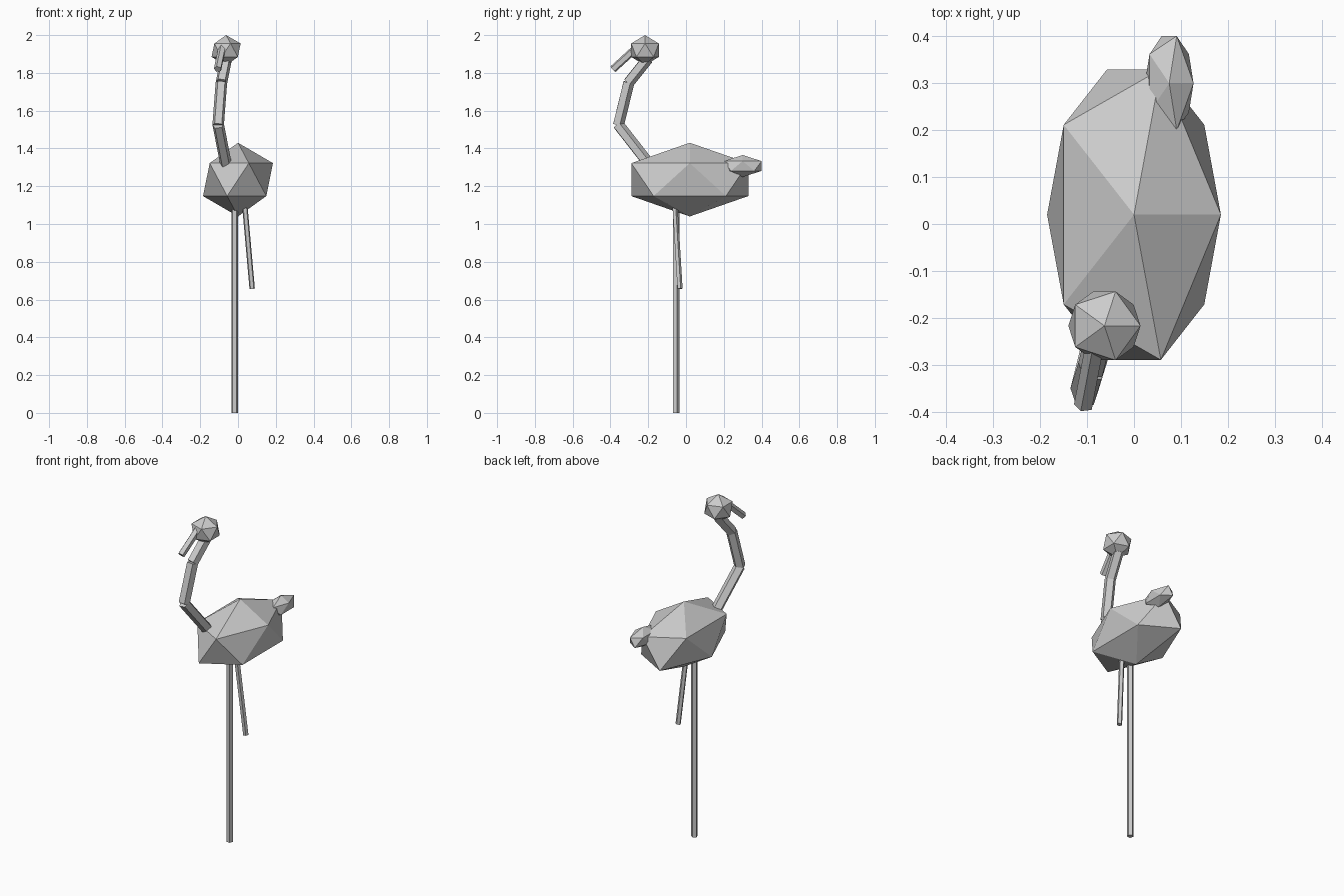
import bpy
from mathutils import Vector

cube = bpy.data.objects.get("Cube")
if cube:
    bpy.data.objects.remove(cube, do_unlink=True)

# Single plain colour
grey = bpy.data.materials.new("light_grey")
grey.use_nodes = True
colour = (0.6, 0.6, 0.6, 1)
grey.diffuse_color = colour
grey.node_tree.nodes["Principled BSDF"].inputs["Base Color"].default_value = colour


def finish(name):
    obj = bpy.context.object
    obj.name = name
    obj.data.materials.append(grey)
    return obj


def blob(name, centre, radii):
    """Stretched twenty-sided ball."""
    bpy.ops.mesh.primitive_ico_sphere_add(subdivisions=1, radius=1, location=centre)
    finish(name).scale = radii


def rod(name, start, end, radius):
    """Five-sided stick between two points."""
    start, end = Vector(start), Vector(end)
    axis = end - start
    bpy.ops.mesh.primitive_cylinder_add(
        vertices=5, radius=radius, depth=axis.length, location=(start + end) / 2)
    obj = finish(name)
    obj.rotation_mode = 'QUATERNION'
    obj.rotation_quaternion = Vector((0, 0, 1)).rotation_difference(axis)


# Body, tail and head
blob("body", (0, 0.02, 1.235), (0.207, 0.364, 0.195))
blob("tail", (0.075, 0.30, 1.307), (0.058, 0.118, 0.058))
blob("head", (-0.063, -0.217, 1.92), (0.086, 0.086, 0.08))

# Neck in three bent segments
joints = [(-0.065, -0.2, 1.32), (-0.105, -0.36, 1.525),
          (-0.088, -0.305, 1.75), (-0.063, -0.205, 1.875)]
for part, a, b in zip(("lower", "middle", "upper"), joints, joints[1:]):
    rod(part + "_neck", a, b, 0.032)

# Beak drooping forward
rod("beak", (-0.083, -0.26, 1.935), (-0.107, -0.386, 1.82), 0.021)

# Standing leg and raised leg
rod("standing_leg", (-0.018, -0.053, 0), (-0.018, -0.053, 1.12), 0.018)
rod("raised_leg", (0.075, -0.033, 0.657), (0.034, -0.061, 1.12), 0.015)
